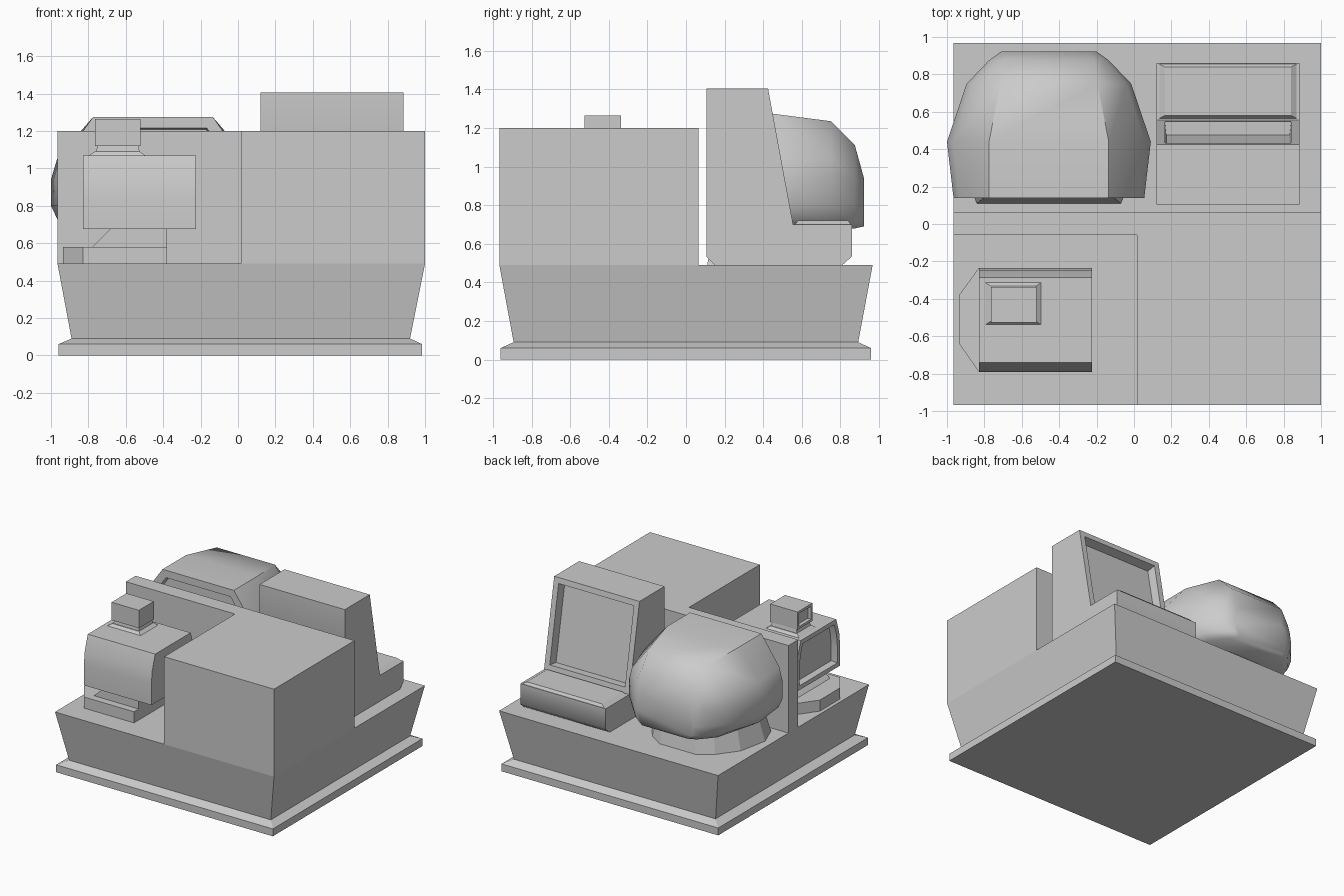
import bpy, bmesh, math
from mathutils import Vector

if "Cube" in bpy.data.objects:
    bpy.data.objects.remove(bpy.data.objects["Cube"])


def loft(name, rings, smooth=None, recesses=(), caps=(True, True)):
    """Skin equal-length point rings; recesses = (face direction, margin, depth)."""
    bm = bmesh.new()
    vs = [[bm.verts.new(p) for p in r] for r in rings]
    n = len(vs[0])
    for a, b in zip(vs, vs[1:]):
        for i in range(n):
            j = (i + 1) % n
            bm.faces.new((a[i], a[j], b[j], b[i]))
    if caps[0]:
        bm.faces.new(vs[0][::-1])
    if caps[1]:
        bm.faces.new(vs[-1])
    bmesh.ops.recalc_face_normals(bm, faces=bm.faces)
    for direction, margin, depth in recesses:
        bm.normal_update()
        d = Vector(direction).normalized()
        face = max(bm.faces, key=lambda f: f.normal.dot(d))
        bmesh.ops.inset_region(bm, faces=[face], thickness=margin, use_even_offset=True)
        bmesh.ops.inset_region(bm, faces=[face], thickness=0.008, depth=-depth,
                               use_even_offset=True)
    mesh = bpy.data.meshes.new(name)
    bm.to_mesh(mesh)
    bm.free()
    ob = bpy.data.objects.new(name, mesh)
    bpy.context.collection.objects.link(ob)
    if smooth:
        bpy.ops.object.select_all(action='DESELECT')
        ob.select_set(True)
        bpy.context.view_layer.objects.active = ob
        bpy.ops.object.shade_smooth_by_angle(angle=math.radians(smooth))
    return ob


def rect(x0, x1, y0, y1, z):
    return [(x0, y0, z), (x1, y0, z), (x1, y1, z), (x0, y1, z)]


def along_x(profile, x0, x1):
    return [[(x, y, z) for y, z in profile] for x in (x0, x1)]


def along_z(outline, z0, z1):
    return [[(x, y, z) for x, y in outline] for z in (z0, z1)]


# Stepped, flared base
loft("base", [rect(-0.96, 0.985, -0.96, 0.958, 0), rect(-0.96, 0.985, -0.96, 0.958, 0.06),
              rect(-0.89, 0.92, -0.893, 0.892, 0.09), rect(-0.965, 1.0, -0.967, 0.967, 0.49)])

# L-shaped tall block with dividing wall
loft("partition_block", along_z([(0.015, -0.967), (1.0, -0.967), (1.0, 0.065), (-0.965, 0.065),
                                 (-0.965, -0.06), (0.015, -0.06)], 0.49, 1.2), caps=(False, True))

# Upright terminal with slanted recessed screen
loft("terminal_cabinet", along_x([(0.105, 0.535), (0.15, 0.49), (0.81, 0.49), (0.86, 0.535),
                                  (0.86, 0.70), (0.555, 0.70), (0.425, 1.405), (0.105, 1.405)],
                                 0.12, 0.885),
     smooth=50, recesses=[((0, 0.98, 0.18), 0.045, 0.07)])
loft("terminal_keyboard", [rect(0.135, 0.87, 0.565, 0.855, 0.70),
                           rect(0.165, 0.84, 0.58, 0.84, 0.72)])

# Domed monitor: cross-sections from flat front to rounded back
CX = -0.455


def dome_ring(y, w, wt, top, shoulder, bottom):
    half = [(wt, top), (w * 0.94, shoulder), (w, min(0.94, shoulder - 0.04)), (w, 0.80),
            (w * 0.93, 0.72), (w * 0.80, bottom)]
    pts = [(s, z) for s, z in half] + [(-s, z) for s, z in reversed(half)]
    return [(CX + s, y, z) for s, z in pts]


loft("domed_monitor", [dome_ring(0.14, 0.51, 0.32, 1.275, 1.05, 0.675),
                       dome_ring(0.44, 0.545, 0.32, 1.275, 1.05, 0.675),
                       dome_ring(0.75, 0.44, 0.26, 1.235, 1.04, 0.675),
                       dome_ring(0.875, 0.32, 0.24, 1.11, 1.00, 0.68),
                       dome_ring(0.922, 0.255, 0.20, 0.94, 0.90, 0.69)],
     smooth=50, recesses=[((0, -1, 0), 0.06, 0.04)])

# Faceted foot of the domed monitor, narrowing upward
half_foot = [(0.385, 0.11), (0.45, 0.28), (0.40, 0.52), (0.28, 0.68), (0.16, 0.76)]
foot = half_foot + [(-x, y) for x, y in reversed(half_foot)]
loft("domed_monitor_foot", [[(CX + x * s, 0.42 + (y - 0.42) * s, z) for x, y in foot]
                            for s, z in ((1, 0.49), (0.88, 0.70))])

# Small desk computer: foot, neck, bulged case with screen on the left side
loft("computer_foot", along_z([(-0.38, -0.79), (-0.83, -0.79), (-0.935, -0.64),
                               (-0.935, -0.38), (-0.83, -0.235), (-0.38, -0.235)], 0.49, 0.58))
loft("computer_neck", [rect(-0.78, -0.38, -0.73, -0.295, 0.58),
                       rect(-0.67, -0.38, -0.73, -0.295, 0.69)])
loft("computer_case", along_x([(-0.79, 0.675), (-0.79, 0.84), (-0.778, 0.95), (-0.74, 1.07),
                               (-0.285, 1.07), (-0.247, 0.95), (-0.235, 0.84), (-0.235, 0.675)],
                              -0.83, -0.225),
     smooth=30, recesses=[((-1, 0, 0), 0.035, 0.05)])

# Camera unit on top of the computer
loft("camera_mount", [rect(-0.797, -0.495, -0.54, -0.312, 1.068),
                      rect(-0.765, -0.525, -0.52, -0.332, 1.09)])
loft("camera_stem", [rect(-0.76, -0.525, -0.515, -0.337, 1.085),
                     rect(-0.75, -0.535, -0.51, -0.345, 1.125)])
loft("camera_box", [rect(-0.765, -0.52, -0.527, -0.337, 1.12),
                    rect(-0.765, -0.52, -0.527, -0.337, 1.265)],
     recesses=[((-1, 0, 0), 0.02, 0.02)])
